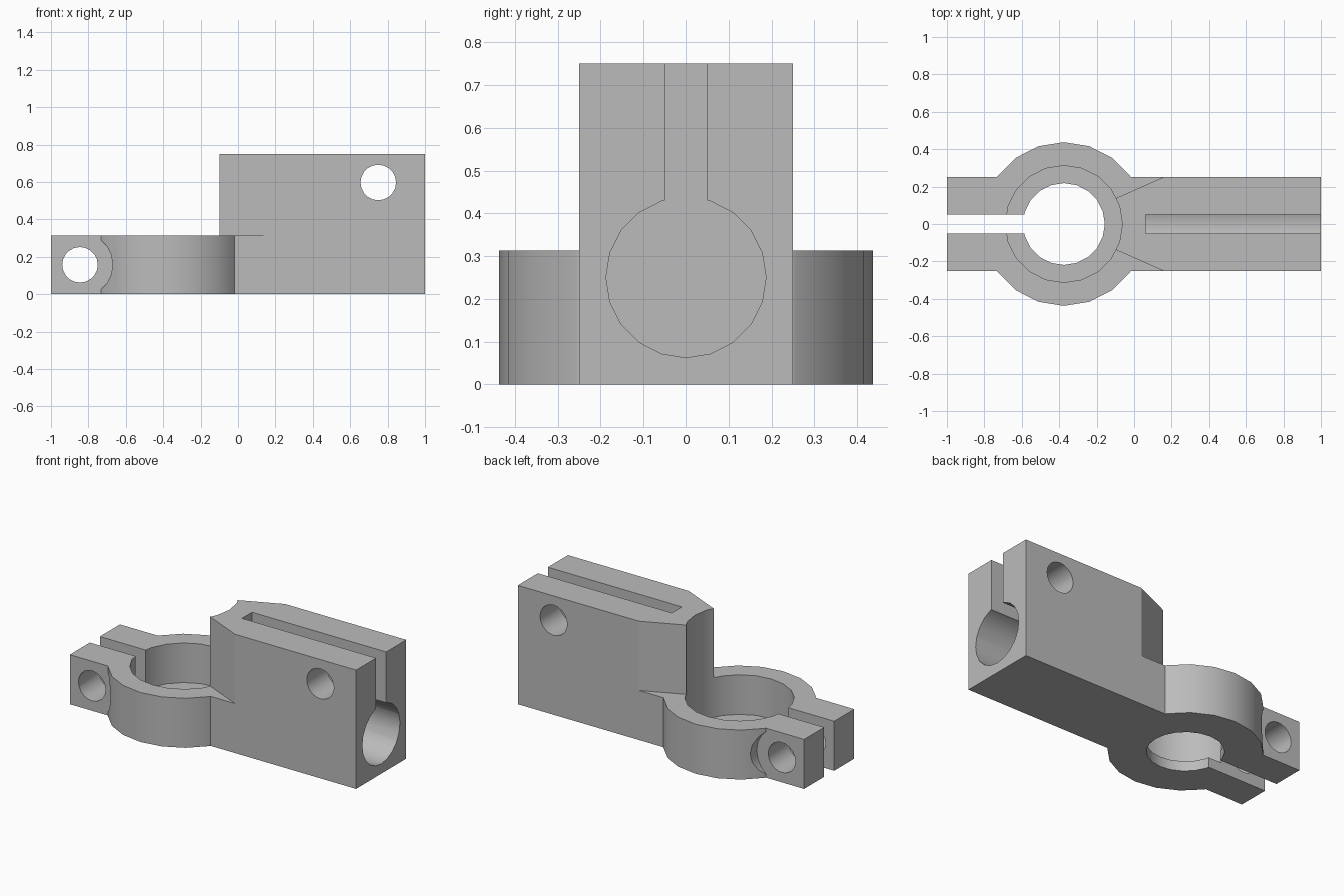
import bpy, bmesh, math
from mathutils import Vector

if "Cube" in bpy.data.objects:
    bpy.data.objects.remove(bpy.data.objects["Cube"])

RING = -0.375           # ring axis x
LOW, HIGH = 0.3125, 0.75
HALF = 0.25             # half width of arms and block

grey = bpy.data.materials.new("plain grey")
grey.diffuse_color = (0.5, 0.5, 0.5, 1)
grey.use_nodes = True
grey.node_tree.nodes["Principled BSDF"].inputs["Base Color"].default_value = grey.diffuse_color


def prism(name, outline, direction):
    """Extrude a closed outline of 3D points along a direction."""
    bm = bmesh.new()
    face = bm.faces.new([bm.verts.new(p) for p in outline])
    out = bmesh.ops.extrude_face_region(bm, geom=[face])
    moved = [g for g in out["geom"] if isinstance(g, bmesh.types.BMVert)]
    bmesh.ops.translate(bm, verts=moved, vec=direction)
    bmesh.ops.recalc_face_normals(bm, faces=bm.faces)
    mesh = bpy.data.meshes.new(name)
    bm.to_mesh(mesh)
    bm.free()
    mesh.materials.append(grey)
    obj = bpy.data.objects.new(name, mesh)
    bpy.context.collection.objects.link(obj)
    return obj


def plate(name, points, z0, z1):
    return prism(name, [(x, y, z0) for x, y in points], (0, 0, z1 - z0))


def box(name, x0, x1, y0, y1, z0, z1):
    return plate(name, [(x0, y0), (x1, y0), (x1, y1), (x0, y1)], z0, z1)


def rod(name, start, end, radius, sides=20):
    """Cylinder along one axis, with a vertex on each cross axis."""
    start, end = Vector(start), Vector(end)
    axis = (end - start).normalized()
    u = Vector((0, 0, 1)) if abs(axis.z) < 0.5 else Vector((0, 1, 0))
    v = axis.cross(u)
    pts = []
    for i in range(sides):
        a = math.tau * i / sides
        pts.append(start + radius * (math.cos(a) * u + math.sin(a) * v))
    return prism(name, pts, end - start)


def combine(target, tool, operation):
    mod = target.modifiers.new("combine", 'BOOLEAN')
    mod.operation = operation
    mod.solver = 'EXACT'
    mod.object = tool
    bpy.context.view_layer.objects.active = target
    bpy.ops.object.modifier_apply(modifier=mod.name)
    bpy.data.objects.remove(tool, do_unlink=True)


# Base outline: clamp arms, ring and foot of the block
R = 0.4375
edge = 0.3575           # where the ring meets the straight sides
arc = [(RING + R * math.cos(math.radians(a)), R * math.sin(math.radians(a)))
       for a in range(36, 145, 18)]
upper = [(1, HALF), (RING + edge, HALF)] + arc + [(RING - edge, HALF), (-1, HALF)]
lower = [(x, -y) for x, y in reversed(upper)]
clamp = plate("clamp_bracket", upper + lower, 0, LOW)

# Tall block with tapered nose
nose = [(1, -HALF), (1, HALF), (0.155, HALF), (-0.2, 0.092), (-0.2, -0.092), (0.155, -HALF)]
combine(clamp, plate("tall_block", nose, 0.15, HIGH), 'UNION')

cutters = [
    # stepped ring bore, leaving a thin lip at the bottom
    rod("ring_bore", (RING, 0, 0.0625), (RING, 0, 1), 0.3125),
    rod("lip_hole", (RING, 0, -0.1), (RING, 0, 0.2), 0.21875),
    # gap between clamp arms
    box("arm_gap", -1.1, RING, -0.05, 0.05, -0.1, 0.5),
    # blind bore and slot in the block
    rod("block_bore", (0.0625, 0, 0.25), (1.1, 0, 0.25), 0.1875),
    box("block_slot", 0.0625, 1.1, -0.05, 0.05, 0.25, 0.9),
    # cross bolt holes
    rod("arm_bolt_hole", (-0.845, -0.6, 0.157), (-0.845, 0.6, 0.157), 0.095),
    rod("block_bolt_hole", (0.75, -0.6, 0.597), (0.75, 0.6, 0.597), 0.095),
]
# Bolt head clearance on both sides of the arms
for s in (-1, 1):
    cutters.append(rod("bolt_head_clearance", (-0.845, s * HALF, 0.157),
                       (-0.845, s * 0.6, 0.157), 0.175))
for cutter in cutters:
    combine(clamp, cutter, 'DIFFERENCE')

# Smooth round walls, keep edges sharp
bpy.ops.object.select_all(action='DESELECT')
clamp.select_set(True)
bpy.context.view_layer.objects.active = clamp
bpy.ops.object.shade_smooth_by_angle(angle=math.radians(22))
